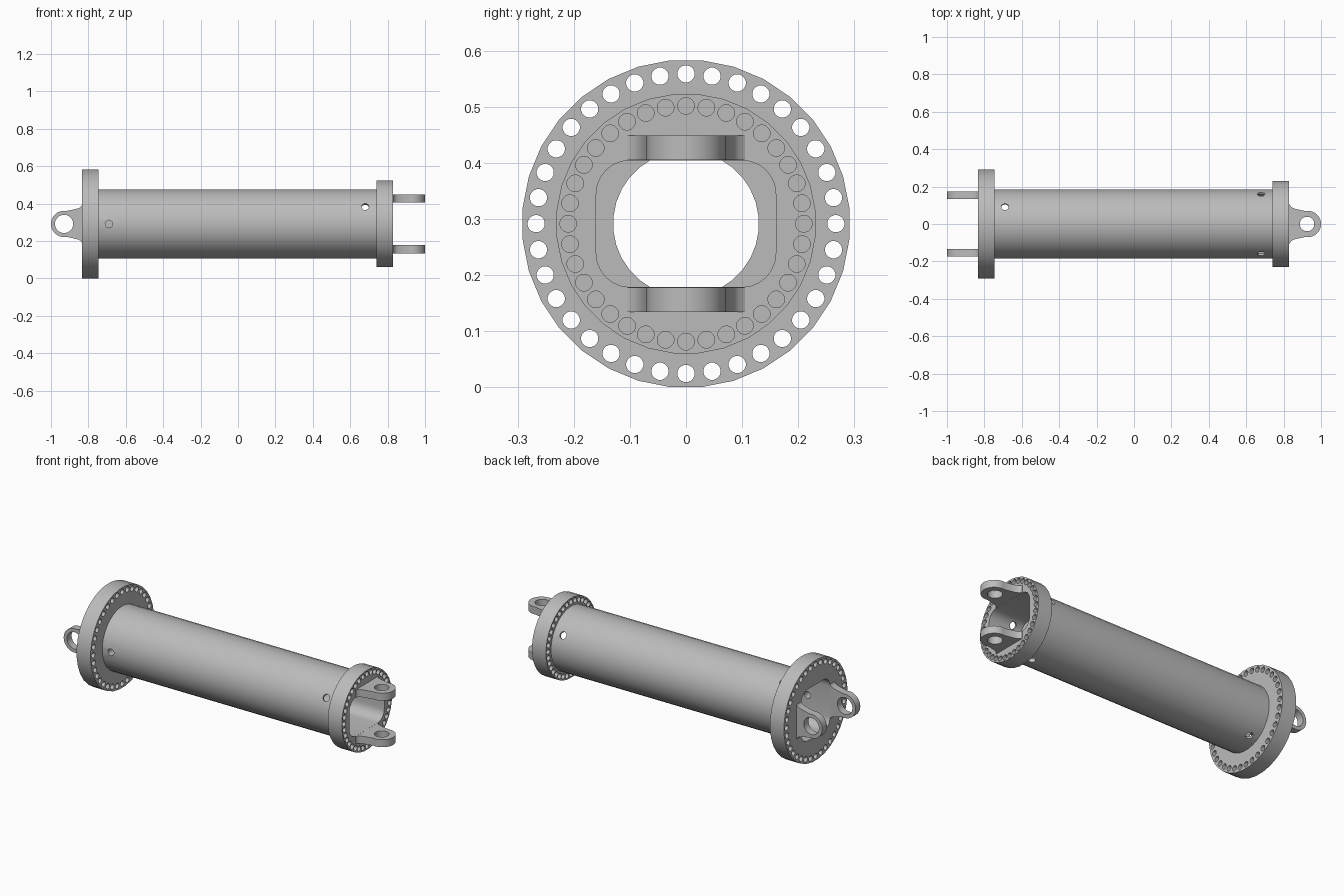
import bpy, bmesh
from math import sin, cos, pi, radians
from mathutils import Matrix, Vector

old = bpy.data.objects.get("Cube")
if old:
    bpy.data.objects.remove(old, do_unlink=True)

AXIS_Z = 0.2915          # height of the main axis
TUBE_R, BORE_R = 0.185, 0.13
STEP_X = 0.62            # where the end pockets meet the round bore

steel = bpy.data.materials.new("grey steel")
steel.use_nodes = True
GREY = (0.5, 0.5, 0.5, 1)
steel.diffuse_color = GREY
steel.node_tree.nodes["Principled BSDF"].inputs["Base Color"].default_value = GREY


def circle(r, n=32, cu=0.0, cv=0.0):
    return [(cu + r * cos(2 * pi * (i + 0.5) / n), cv + r * sin(2 * pi * (i + 0.5) / n)) for i in range(n)]


def rounded_rect(hu, hv, r, n=6):
    pts = []
    for q, (su, sv) in enumerate([(1, 1), (-1, 1), (-1, -1), (1, -1)]):
        for i in range(n + 1):
            a = (q + i / n) * pi / 2
            pts.append((su * (hu - r) + r * cos(a), sv * (hv - r) + r * sin(a)))
    return pts


def bolt_circle(ring_r, hole_r, count=36):
    return [circle(hole_r, 16, ring_r * cos(2 * pi * i / count), ring_r * sin(2 * pi * i / count))
            for i in range(count)]


def smooth(obj):
    bpy.ops.object.select_all(action='DESELECT')
    obj.select_set(True)
    bpy.context.view_layer.objects.active = obj
    bpy.ops.object.shade_smooth_by_angle(angle=radians(30))


def finish(bm, name):
    mesh = bpy.data.meshes.new(name)
    bm.to_mesh(mesh)
    bm.free()
    mesh.materials.append(steel)
    obj = bpy.data.objects.new(name, mesh)
    bpy.context.collection.objects.link(obj)
    return obj


def plate(name, loops, axis, start, end):
    """Extrude an outline with holes along one axis."""
    place = {'x': lambda u, v, d: Vector((d, u, v)),
             'y': lambda u, v, d: Vector((u, d, v)),
             'z': lambda u, v, d: Vector((u, v, d))}[axis]
    lift = Vector((0, 0, AXIS_Z))
    bm = bmesh.new()
    edges = []
    for loop in loops:
        vs = [bm.verts.new(place(u, v, start) + lift) for u, v in loop]
        edges += [bm.edges.new((vs[i - 1], vs[i])) for i in range(len(vs))]
    bmesh.ops.triangle_fill(bm, use_beauty=True, use_dissolve=False, edges=edges)
    new = bmesh.ops.extrude_face_region(bm, geom=bm.faces[:])["geom"]
    bmesh.ops.translate(bm, vec=place(0, 0, end - start),
                        verts=[g for g in new if isinstance(g, bmesh.types.BMVert)])
    bmesh.ops.recalc_face_normals(bm, faces=bm.faces[:])
    return finish(bm, name)


def drill(obj, x, angles, r=0.02):
    """Cut radial holes through the tube wall."""
    bm = bmesh.new()
    for a in angles:
        a = radians(a)
        out = Vector((0, cos(a), sin(a)))
        m = Matrix.Translation(Vector((x, 0, AXIS_Z)) + out * 0.15) @ out.to_track_quat('Z', 'Y').to_matrix().to_4x4()
        bmesh.ops.create_cone(bm, cap_ends=True, segments=16, radius1=r, radius2=r, depth=0.16, matrix=m)
    cutter = finish(bm, "hole_cutter")
    cutter.hide_render = True
    mod = obj.modifiers.new("radial holes", 'BOOLEAN')
    mod.operation, mod.solver, mod.object = 'DIFFERENCE', 'EXACT', cutter
    bpy.context.view_layer.update()
    cut = bpy.data.meshes.new_from_object(obj.evaluated_get(bpy.context.evaluated_depsgraph_get()))
    obj.modifiers.clear()
    obj.data = cut
    bpy.data.objects.remove(cutter, do_unlink=True)


def lug_outline(side, root=0.105, tip_r=0.07):
    """Flared root running into a round tip; side is +1 or -1 along x."""
    half = [(0.82, root), (0.832, root), (0.839, root - 0.012), (0.852, root - 0.021), (0.88, root - 0.028)]
    tip = [(0.93 + tip_r * cos(a), tip_r * sin(a))
           for a in (radians(100 - 10 * i) for i in range(21))]
    pts = half + tip + [(x, -v) for x, v in reversed(half)]
    return [(side * x, v) for x, v in pts]


# Pockets at both ends, turned a quarter turn from each other
left_pocket = rounded_rect(0.16, 0.113, 0.06)
right_pocket = rounded_rect(0.132, 0.15, 0.06)

# Main tube: bored middle and two pocketed ends with radial holes
parts = [plate("tube_middle", [circle(TUBE_R), circle(BORE_R)], 'x', -STEP_X, STEP_X)]
left_end = plate("tube_left_end", [circle(TUBE_R), left_pocket], 'x', STEP_X, 0.745)
drill(left_end, 0.68, (30, 150, 270))
right_end = plate("tube_right_end", [circle(TUBE_R), right_pocket], 'x', -0.75, -STEP_X)
drill(right_end, -0.69, (60, 180, 300))
parts += [left_end, right_end]

# End flanges with bolt circles
parts.append(plate("small_flange", [circle(0.232), left_pocket] + bolt_circle(0.21, 0.015), 'x', 0.74, 0.83))
parts.append(plate("large_flange", [circle(0.2925), right_pocket] + bolt_circle(0.267, 0.0155), 'x', -0.835, -0.745))

# Paired fork lugs at each end
for s, label in ((1, "a"), (-1, "b")):
    parts.append(plate("left_lug_" + label, [lug_outline(1), circle(0.039, 24, 0.925)],
                       'z', s * 0.1135, s * 0.157))
    parts.append(plate("right_lug_" + label, [lug_outline(-1), circle(0.049, 24, -0.93)],
                       'y', s * 0.1325, s * 0.175))

for part in parts:
    smooth(part)
